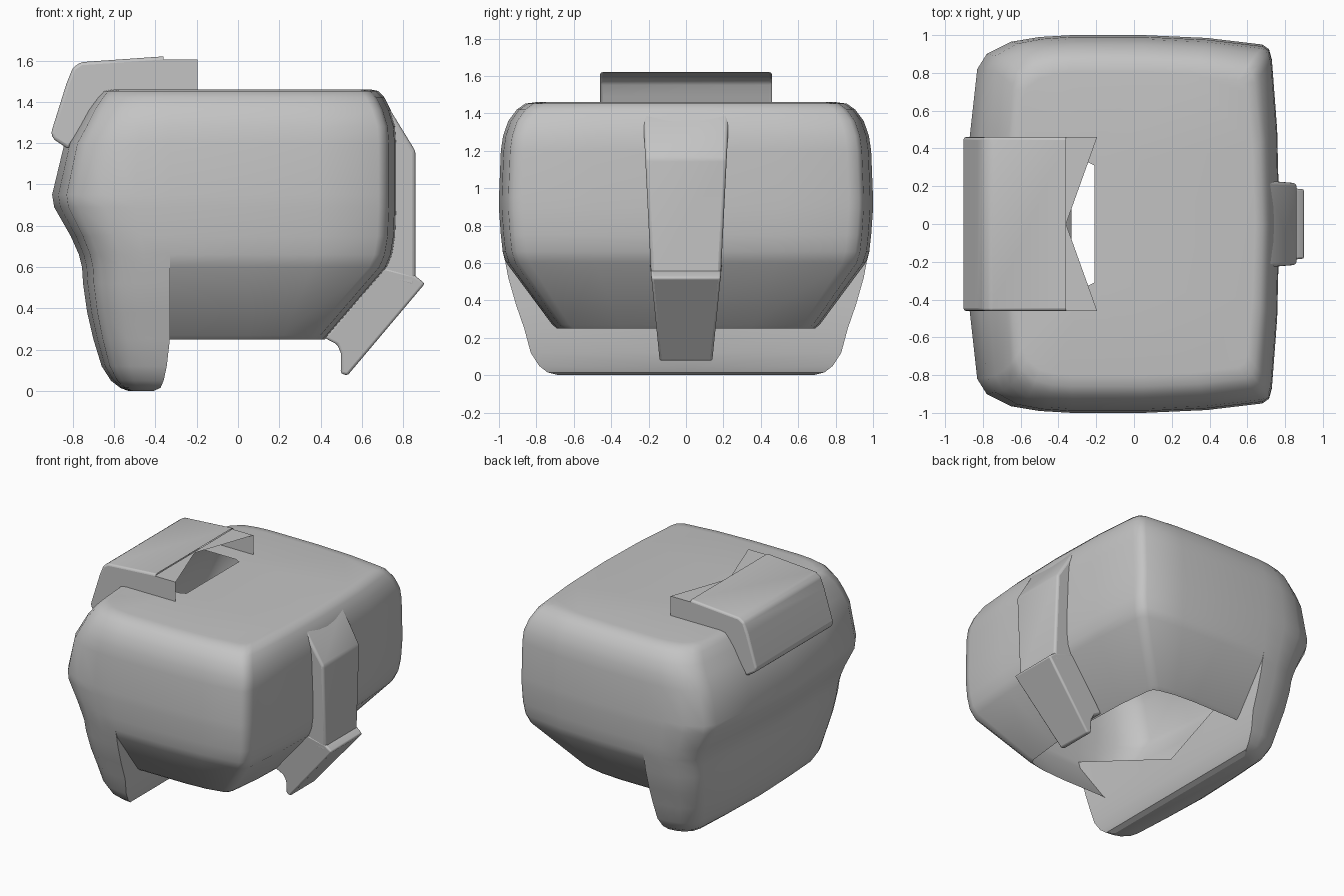
import bpy, bmesh, math
from mathutils import Vector

if "Cube" in bpy.data.objects:
    bpy.data.objects.remove(bpy.data.objects["Cube"])

grey = bpy.data.materials.new("plain_grey")
grey.diffuse_color = (0.55, 0.55, 0.55, 1)
grey.use_nodes = True
grey.node_tree.nodes["Principled BSDF"].inputs["Base Color"].default_value = grey.diffuse_color


def finish(name, bm, bevel=0, angle=35):
    """Turn a bmesh into a smooth-shaded object with optional rounded edges."""
    bmesh.ops.remove_doubles(bm, verts=bm.verts[:], dist=0.0005)
    bmesh.ops.recalc_face_normals(bm, faces=bm.faces[:])
    mesh = bpy.data.meshes.new(name)
    bm.to_mesh(mesh)
    bm.free()
    mesh.materials.append(grey)
    ob = bpy.data.objects.new(name, mesh)
    bpy.context.collection.objects.link(ob)
    if bevel:
        mod = ob.modifiers.new("round", 'BEVEL')
        mod.width, mod.segments, mod.limit_method = bevel, 3, 'ANGLE'
        mod.angle_limit = math.radians(25)
    bpy.ops.object.select_all(action='DESELECT')
    ob.select_set(True)
    bpy.context.view_layer.objects.active = ob
    bpy.ops.object.shade_smooth_by_angle(angle=math.radians(angle))
    return ob


def face(bm, pts):
    return bm.faces.new([bm.verts.new(p) for p in pts])


def skin(bm, rows):
    for a, b in zip(rows, rows[1:]):
        for i in range(len(a) - 1):
            face(bm, (a[i], a[i + 1], b[i + 1], b[i]))


def mirrored(half):
    """Half outline ending on y = 0, completed on the other side."""
    return half + [(x, -y, z) for x, y, z in reversed(half[:-1])]


SPLIT = -0.33


def right_row(z, xr, w):
    return mirrored([(SPLIT, w, z), (0.05, w, z), (xr * 0.5, w * 0.985, z),
                     (xr - 0.09, w * 0.95, z), (xr - 0.055, w * 0.925, z),
                     (xr - 0.04, w * 0.87, z), (xr - 0.012, w * 0.5, z), (xr, 0, z)])


def left_row(z, xl, w, xf=SPLIT):
    s = min(1, (xf - xl) / 0.57)
    return mirrored([(xf, w, z)] + [(xl + d * s, w * k, z) for d, k in
                    ((0.40, 0.99), (0.25, 0.965), (0.12, 0.90), (0.07, 0.82),
                     (0.03, 0.46), (0, 0))])


# Main shell: height, left x, right x, half width
upper = [(1.46, -0.63, 0.64, 0.80), (1.452, -0.67, 0.68, 0.86),
         (1.42, -0.70, 0.71, 0.905), (1.36, -0.745, 0.74, 0.95),
         (1.28, -0.79, 0.765, 0.978), (1.20, -0.84, 0.77, 0.99),
         (0.95, -0.90, 0.77, 1.0), (0.89, -0.89, 0.77, 1.0),
         (0.75, -0.81, 0.765, 0.99), (0.66, -0.77, 0.75, 0.98)]
# Lower flap: height, left x, half width, front x
flap = [(0.60, -0.755, 0.965, SPLIT), (0.52, -0.75, 0.95, SPLIT),
        (0.38, -0.73, 0.91, SPLIT), (0.25, -0.70, 0.865, SPLIT),
        (0.12, -0.66, 0.83, -0.345), (0.05, -0.615, 0.785, -0.36),
        (0.015, -0.57, 0.74, -0.375), (0.0, -0.53, 0.68, -0.41)]

bm = bmesh.new()
skin(bm, [right_row(z, xr, w) for z, xl, xr, w in upper]
     + [right_row(0.60, 0.725, 0.96), right_row(0.27, 0.44, 0.715),
        right_row(0.25, 0.42, 0.69)])
flap_rows = [left_row(*f) for f in flap]
skin(bm, [left_row(z, xl, w) for z, xl, xr, w in upper] + flap_rows)
face(bm, flap_rows[-1])                                   # flap sole
bmesh.ops.remove_doubles(bm, verts=bm.verts[:], dist=0.0005)
# Flat top with an opening under the hood
rim = [e for e in bm.edges if e.is_boundary and all(v.co.z > 1.459 for v in e.verts)]
hole = [bm.verts.new((x, y, 1.46)) for x, y in
        ((-0.56, -0.33), (-0.25, -0.33), (-0.21, -0.31),
         (-0.21, 0.31), (-0.25, 0.33), (-0.56, 0.33))]
rim += [bm.edges.new((hole[i - 1], hole[i])) for i in range(6)]
bmesh.ops.triangle_fill(bm, edges=rim, normal=Vector((0, 0, 1)), use_beauty=True)
finish("main_shell", bm, angle=40)

# Inner plate of the flap, with a V-shaped upper edge
bm = bmesh.new()
edge = [(SPLIT, 0.98, 0.66)] + [r[0] for r in flap_rows]
for s in (1, -1):
    face(bm, [(x, s * y, z) for x, y, z in edge[:5]] + [(SPLIT, 0, 0.25)])
    for a, b in zip(edge[4:], edge[5:]):
        face(bm, [(a[0], s * a[1], a[2]), (b[0], s * b[1], b[2]),
                  (b[0], 0, b[2]), (a[0], 0, a[2])])
finish("flap_plate", bm)


def prism(name, profile, width, bevel, open_faces=()):
    """Extrude an x-z profile along y; the half width follows the height."""
    bm = bmesh.new()
    sides = [[(x, s * width(z), z) for x, z in profile] for s in (1, -1)]
    for side in sides:
        face(bm, side)
    n = len(profile)
    for i in range(n):
        if i not in open_faces:
            j = (i + 1) % n
            face(bm, (sides[0][i], sides[0][j], sides[1][j], sides[1][i]))
    return finish(name, bm, bevel)


# Raised strip down the right end, and its slanted tail
prism("end_strip", [(0.66, 1.44), (0.71, 1.405), (0.86, 1.16), (0.86, 0.50), (0.66, 0.55)],
      lambda z: 0.185 + 0.045 * (z - 0.5) / 0.9, 0.018)
prism("strip_tail", [(0.70, 0.60), (0.855, 0.56), (0.905, 0.52), (0.53, 0.075),
                     (0.497, 0.085), (0.50, 0.18), (0.48, 0.225), (0.42, 0.257)],
      lambda z: 0.133 + 0.055 * z / 0.55, 0.012)

# Hood over the opening, hollow towards the hole
prism("hood", [(-0.36, 1.62), (-0.76, 1.592), (-0.80, 1.565), (-0.83, 1.49),
               (-0.905, 1.25), (-0.895, 1.22), (-0.82, 1.17), (-0.64, 1.44), (-0.36, 1.44)],
      lambda z: 0.46, 0.015, open_faces=(7, 8))

# Notched front lip of the hood
bm = bmesh.new()
for s in (1, -1):
    y = 0.46 * s
    face(bm, [(-0.37, 0, 1.605), (-0.36, 0, 1.605), (-0.195, y, 1.605), (-0.37, y, 1.605)])
    face(bm, [(-0.37, y, 1.605), (-0.195, y, 1.605), (-0.195, y, 1.45), (-0.37, y, 1.45)])
finish("hood_lip", bm)
